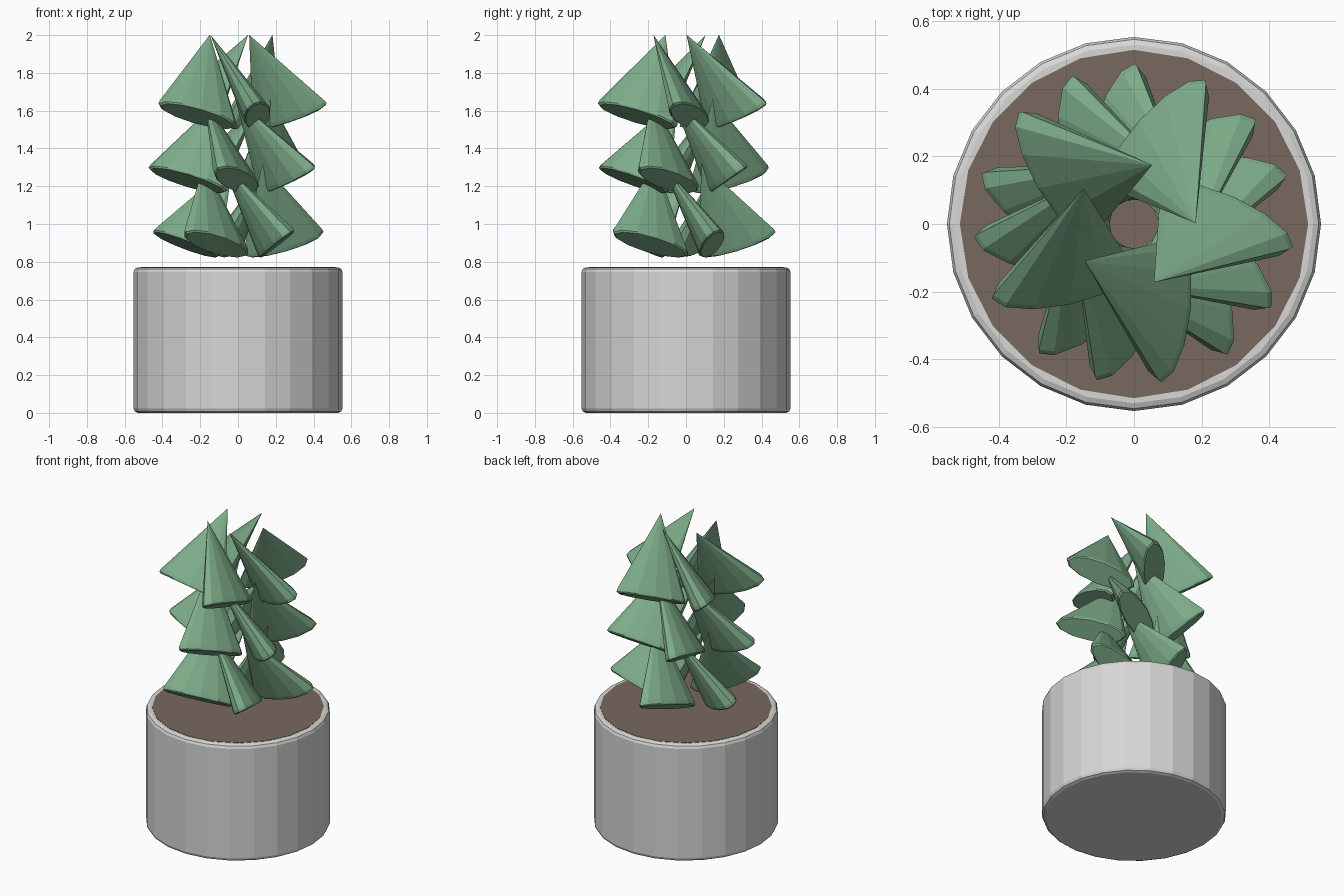
import bpy, math
from mathutils import Vector, Matrix

if "Cube" in bpy.data.objects:
    bpy.data.objects.remove(bpy.data.objects["Cube"])


def material(name, rgb):
    m = bpy.data.materials.new(name)
    m.diffuse_color = (*rgb, 1)
    m.use_nodes = True
    m.node_tree.nodes["Principled BSDF"].inputs["Base Color"].default_value = m.diffuse_color
    return m


green = material("leaf green", (0.21, 0.42, 0.255))
white = material("pot white", (0.68, 0.68, 0.665))
brown = material("soil brown", (0.185, 0.14, 0.115))


def add_object(name, verts, faces, mat):
    me = bpy.data.meshes.new(name)
    me.from_pydata(verts, [], faces)
    me.materials.append(mat)
    ob = bpy.data.objects.new(name, me)
    bpy.context.collection.objects.link(ob)
    return ob


def lathe(profile, sides, start=0.0):
    """Closed solid from (radius, height) rings listed bottom to top."""
    verts, faces = [], []
    for r, z in profile:
        for i in range(sides):
            a = start + 2 * math.pi * i / sides
            verts.append((r * math.cos(a), r * math.sin(a), z))
    for k in range(len(profile) - 1):
        for i in range(sides):
            j = (i + 1) % sides
            faces.append((k * sides + i, k * sides + j,
                          (k + 1) * sides + j, (k + 1) * sides + i))
    faces.append(tuple(reversed(range(sides))))
    top = (len(profile) - 1) * sides
    faces.append(tuple(range(top, top + sides)))
    return verts, faces


# Pot with softened rims
add_object("pot", *lathe([(0.53, 0), (0.546, 0.007), (0.553, 0.023),
                          (0.553, 0.747), (0.546, 0.763), (0.53, 0.77)], 24), white)

# Soil disc lying on the pot's top
add_object("soil", *lathe([(0.515, 0.74), (0.515, 0.772)], 20, math.pi / 2), brown)

# Leaf: flattened cone, leaning outwards, with a small bevel on its base rim
apex = Vector((-0.145, -0.11, 2.0))
base = Vector((0.105, -0.26, 1.57))
up = (apex - base).normalized()
major = Vector((-0.08, -0.96, 0.25))
major = (major - up * major.dot(up)).normalized()
minor = up.cross(major)
height = (apex - base).length
frame = Matrix((major * 0.222, minor * 0.077, up * height)).transposed()
leaf_verts, leaf_faces = lathe([(0.93, 0.0), (0.99, 0.015), (0.98, 0.05), (0.004, 1.0)], 12)
leaf_verts = [base + frame @ Vector(v) for v in leaf_verts]

# Three tiers of five leaves, each tier lowered and turned
for tier, turn in enumerate((0, 49, 26)):
    for i in range(5):
        rot = Matrix.Rotation(math.radians(turn + 72 * i), 3, 'Z')
        drop = Vector((0, 0, -0.34 * tier))
        add_object(f"leaf_{tier + 1}_{i + 1}",
                   [rot @ v + drop for v in leaf_verts], leaf_faces, green)
